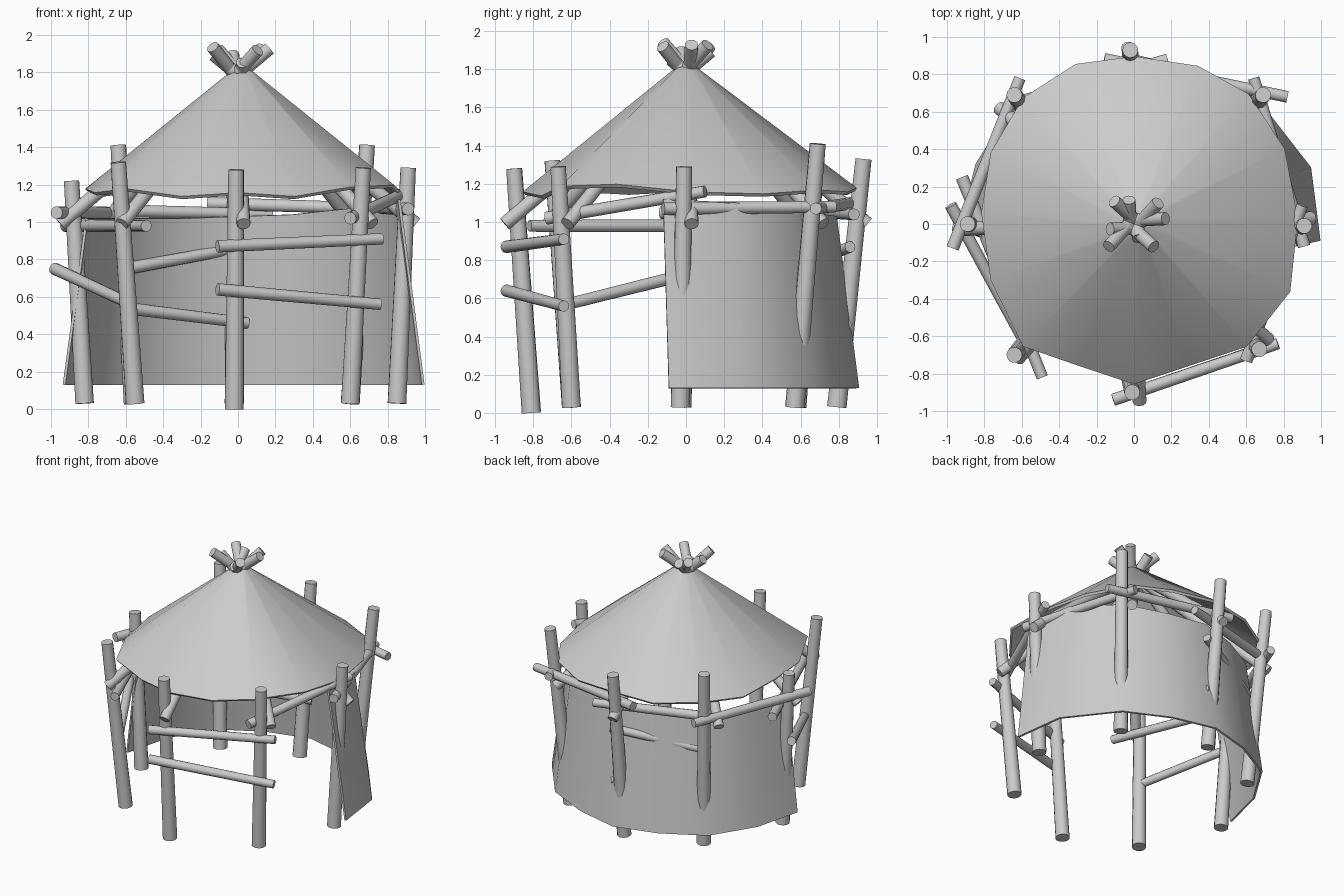
import bpy, bmesh, math
from mathutils import Vector

cube = bpy.data.objects.get("Cube")
if cube:
    bpy.data.objects.remove(cube)

grey = bpy.data.materials.new("plain grey")
grey.use_nodes = True
grey.diffuse_color = (0.6, 0.6, 0.6, 1)
grey.node_tree.nodes["Principled BSDF"].inputs["Base Color"].default_value = (0.6, 0.6, 0.6, 1)


def finish(name, bm, angle=35, thickness=0):
    """Turn a bmesh into a named, shaded object."""
    bmesh.ops.recalc_face_normals(bm, faces=bm.faces)
    mesh = bpy.data.meshes.new(name)
    bm.to_mesh(mesh)
    bm.free()
    mesh.materials.append(grey)
    obj = bpy.data.objects.new(name, mesh)
    bpy.context.collection.objects.link(obj)
    bpy.ops.object.select_all(action="DESELECT")
    obj.select_set(True)
    bpy.context.view_layer.objects.active = obj
    if thickness:
        solid = obj.modifiers.new("thickness", "SOLIDIFY")
        solid.thickness = thickness
        solid.offset = 0
        bpy.ops.object.modifier_apply(modifier=solid.name)
    bpy.ops.object.shade_smooth_by_angle(angle=math.radians(angle))


def pole(name, start, end, r1=0.032, r2=0.029):
    """Tapered round pole between two points."""
    a, b = Vector(start), Vector(end)
    bm = bmesh.new()
    bmesh.ops.create_cone(bm, cap_ends=True, segments=12, radius1=r1, radius2=r2,
                          depth=(b - a).length)
    turn = (b - a).to_track_quat("Z", "Y").to_matrix().to_4x4()
    bmesh.ops.transform(bm, matrix=turn, verts=bm.verts)
    bmesh.ops.translate(bm, vec=(a + b) / 2, verts=bm.verts)
    finish(name, bm, 50)


def loft(bm, rings, closed):
    """Bridge rings of points with quads."""
    rows = [[bm.verts.new(p) for p in ring] for ring in rings]
    n = len(rows[0])
    for low, high in zip(rows, rows[1:]):
        for i in range(n if closed else n - 1):
            j = (i + 1) % n
            bm.faces.new((low[i], low[j], high[j], high[i]))
    return rows


# Eight leaning posts: foot, then top
posts = {
    "front": ((-0.02, -0.81, 0), (-0.01, -0.9, 1.28)),
    "front_left": ((0.6, -0.6, 0.03), (0.67, -0.67, 1.29)),
    "left": ((0.85, -0.03, 0.03), (0.91, -0.01, 1.29)),
    "back_left": ((0.6, 0.57, 0.03), (0.69, 0.69, 1.41)),
    "back": ((-0.02, 0.79, 0.03), (-0.02, 0.93, 1.33)),
    "back_right": ((-0.56, 0.58, 0.03), (-0.64, 0.69, 1.41)),
    "right": ((-0.82, -0.02, 0.03), (-0.89, 0, 1.22)),
    "front_right": ((-0.55, -0.6, 0.03), (-0.64, -0.7, 1.32)),
}
for name, (foot, top) in posts.items():
    pole(name + "_post", foot, top, 0.051, 0.042)

# Ring beams under the eaves
beams = [
    ((-0.62, 0.65, 1.06), (0.18, 0.88, 1.04)),
    ((-0.16, 0.88, 1.1), (0.82, 0.68, 1.07)),
    ((0.91, -0.12, 1.07), (0.64, 0.78, 1.08)),
    ((0.6, -0.73, 1.02), (0.9, 0.1, 1.16)),
    ((-0.92, 0.25, 0.98), (-0.49, -0.82, 0.98)),
    ((-0.97, -0.13, 1.05), (-0.61, 0.78, 1.05)),
]
for a, b in beams:
    pole("ring_beam", a, b, 0.034, 0.031)

# Fence rails
rails = [
    ((-0.11, -0.94, 0.87), (0.77, -0.64, 0.91)),
    ((-0.11, -0.94, 0.64), (0.76, -0.64, 0.56)),
    ((-0.98, 0.1, 0.75), (-0.57, -0.66, 0.56)),
    ((-0.6, 0.56, 0.75), (0.05, 0.86, 0.87)),
    ((-0.6, 0.56, 0.54), (0.05, 0.84, 0.46)),
]
for a, b in rails:
    pole("fence_rail", a, b, 0.033, 0.03)

# Rafters from the eaves, crossing at the peak
reach = [0.13, 0.18, 0.08, 0.16, 0.17, 0.17, 0.13, 0.16]
for i, past in enumerate(reach):
    angle = math.radians(45 * i + 3)
    out = Vector((math.cos(angle), math.sin(angle), 0))
    side = Vector((-out.y, out.x, 0)) * (0.02 if i % 2 else -0.02)
    foot = out * 0.95 + side + Vector((0, 0, 0.99))
    top = -out * past + side + Vector((0, 0, 1.785 + past * 0.84))
    pole("rafter", foot, top, 0.037, 0.035)

# Curved wall wrapped round the back half: x, y at the foot and top height
plan = [(0.99, -0.09, 1.12), (0.94, 0.3, 1.1), (0.66, 0.66, 1.07), (0.33, 0.82, 1.04),
        (0, 0.9, 1.03), (-0.33, 0.81, 1.02), (-0.64, 0.64, 1.02), (-0.84, 0.32, 1.02),
        (-0.93, -0.04, 1.02)]
bm = bmesh.new()
rings = []
for t in (0, 0.5, 1):
    s = 1 - 0.13 * t
    rings.append([(x * s, y * s if y > 0 else y - 0.03 * t, 0.13 + (top - 0.13) * t)
                  for x, y, top in plan])
loft(bm, rings, False)
finish("wall", bm, 40, 0.015)

# Conical roof with an uneven rim
rim = [(0.87, 0.03, 1.15), (0.8, 0.4, 1.14), (0.61, 0.69, 1.16), (0.34, 0.84, 1.15),
       (0, 0.89, 1.17), (-0.31, 0.85, 1.15), (-0.59, 0.67, 1.16), (-0.76, 0.38, 1.14),
       (-0.81, 0.06, 1.17), (-0.76, -0.3, 1.15), (-0.59, -0.65, 1.17), (-0.3, -0.75, 1.13),
       (0, -0.85, 1.15), (0.3, -0.75, 1.13), (0.6, -0.65, 1.18), (0.83, -0.36, 1.19)]
peak = Vector((0.02, 0, 1.84))
bm = bmesh.new()
rows = loft(bm, [rim, [Vector(p).lerp(peak, 0.93) for p in rim]], True)
tip = bm.verts.new(peak - Vector((0, 0, 0.02)))
for i, v in enumerate(rows[1]):
    bm.faces.new((v, rows[1][(i + 1) % len(rim)], tip))
finish("roof", bm, 40, 0.02)
